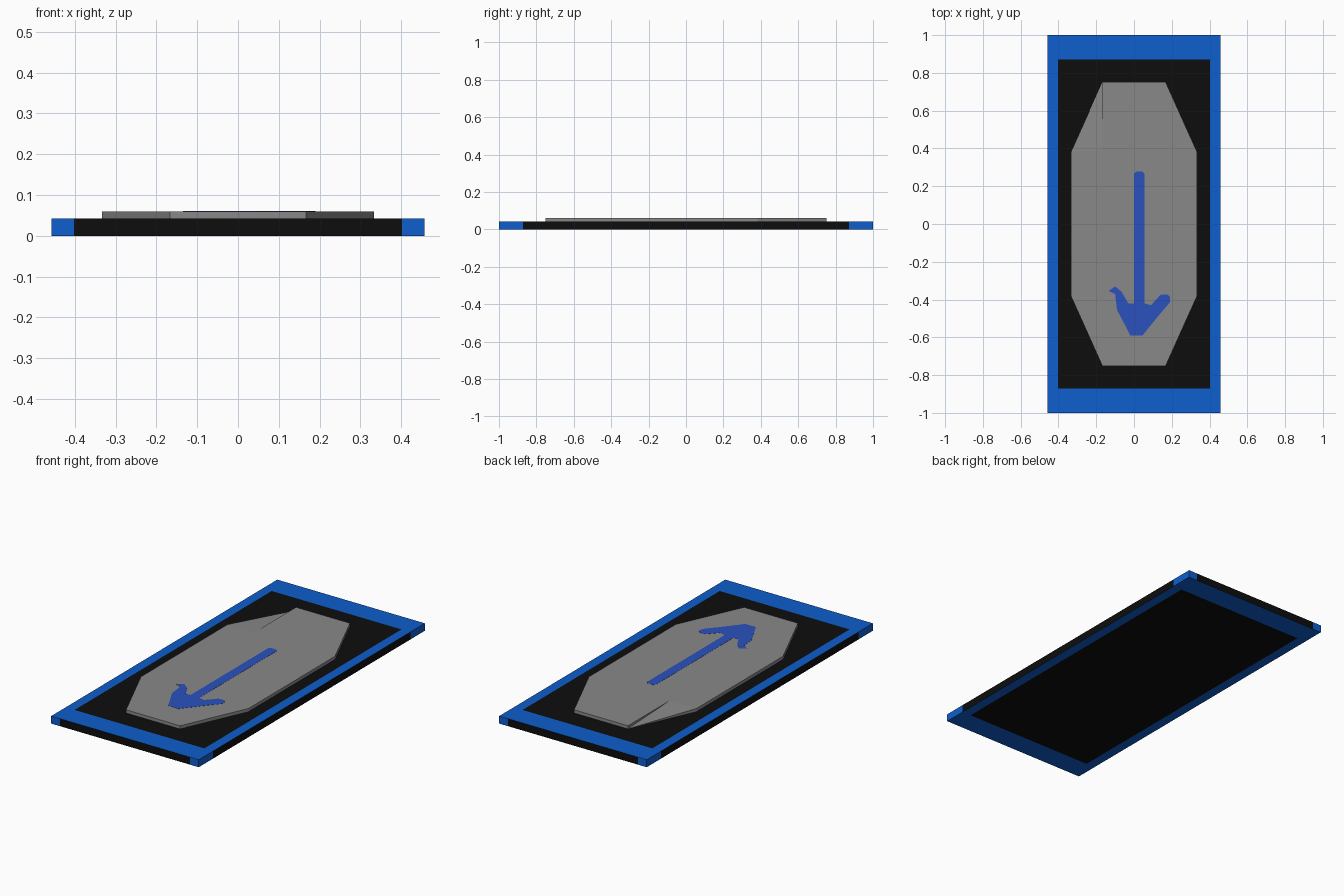
import bpy, bmesh
from mathutils import Vector

if "Cube" in bpy.data.objects:
    bpy.data.objects.remove(bpy.data.objects["Cube"])

def material(name, rgb):
    m = bpy.data.materials.new(name)
    m.diffuse_color = (*rgb, 1)
    m.use_nodes = True
    m.node_tree.nodes["Principled BSDF"].inputs["Base Color"].default_value = m.diffuse_color
    return m

BLUE = material("border blue", (0.0044, 0.112, 0.61))
BLACK = material("black", (0.004, 0.004, 0.004))
GREY = material("plate grey", (0.25, 0.25, 0.25))
ARROW = material("arrow blue", (0.024, 0.085, 0.51))

def add(name, bm, *mats):
    me = bpy.data.meshes.new(name)
    bmesh.ops.recalc_face_normals(bm, faces=bm.faces)
    bm.to_mesh(me)
    bm.free()
    for m in mats:
        me.materials.append(m)
    ob = bpy.data.objects.new(name, me)
    bpy.context.collection.objects.link(ob)
    return ob

def prism(name, pts, z0, tops, mat):
    """Solid from an outline; tops is one height or a height per point."""
    if not isinstance(tops, (list, tuple)):
        tops = [tops] * len(pts)
    bm = bmesh.new()
    lo = [bm.verts.new((x, y, z0)) for x, y in pts]
    hi = [bm.verts.new((x, y, z)) for (x, y), z in zip(pts, tops)]
    bm.faces.new(lo)
    bm.faces.new(hi)
    n = len(pts)
    for i in range(n):
        j = (i + 1) % n
        bm.faces.new((lo[i], lo[j], hi[j], hi[i]))
    return add(name, bm, mat)

# Base slab: blue border and corners, black panels on every side
HX, HY, H = 0.457, 1.0, 0.042
IX, IY = 0.402, 0.872
bm = bmesh.new()
bmesh.ops.create_cube(bm, size=1)
for v in bm.verts:
    v.co = Vector((v.co.x * 2 * HX, v.co.y * 2 * HY, (v.co.z + 0.5) * H))
for axis, d in (((1, 0, 0), IX), ((0, 1, 0), IY)):
    for s in (-1, 1):
        bmesh.ops.bisect_plane(bm, geom=bm.verts[:] + bm.edges[:] + bm.faces[:],
                               plane_co=Vector(axis) * d * s, plane_no=axis)
bm.normal_update()
for f in bm.faces:
    c, n = f.calc_center_median(), f.normal
    in_x = abs(c.x) < IX or abs(n.x) > 0.5
    in_y = abs(c.y) < IY or abs(n.y) > 0.5
    f.material_index = int(in_x and in_y)
add("base_slab", bm, BLUE, BLACK)

# Raised eight-sided plate, with one corner as a sloping wedge
TOP = 0.06
A, B, C, D = 0.167, 0.333, 0.752, 0.383
plate = [(-A, C), (A, C), (B, D), (B, -D), (A, -C), (-A, -C), (-B, -D), (-B, D), (-A, D)]
prism("raised_plate", plate, H, TOP, GREY)
prism("sloping_corner", [(-B, D), (-A, D), (-A, C)], H - 0.002, [TOP, TOP, H + 0.001], GREY)

# Painted arrow
arrow = [(0, .265), (.01, .277), (.045, .277), (.055, .265), (.055, -.42), (.09, -.43),
         (.14, -.375), (.175, -.372), (.19, -.385), (.19, -.415), (.13, -.485), (.045, -.59),
         (-.02, -.59), (-.04, -.55), (-.09, -.455), (-.1, -.37), (-.135, -.355),
         (-.1, -.33), (-.065, -.36), (-.03, -.42), (0, -.42)]
prism("painted_arrow", arrow, TOP - 0.001, TOP + 0.0008, ARROW)
